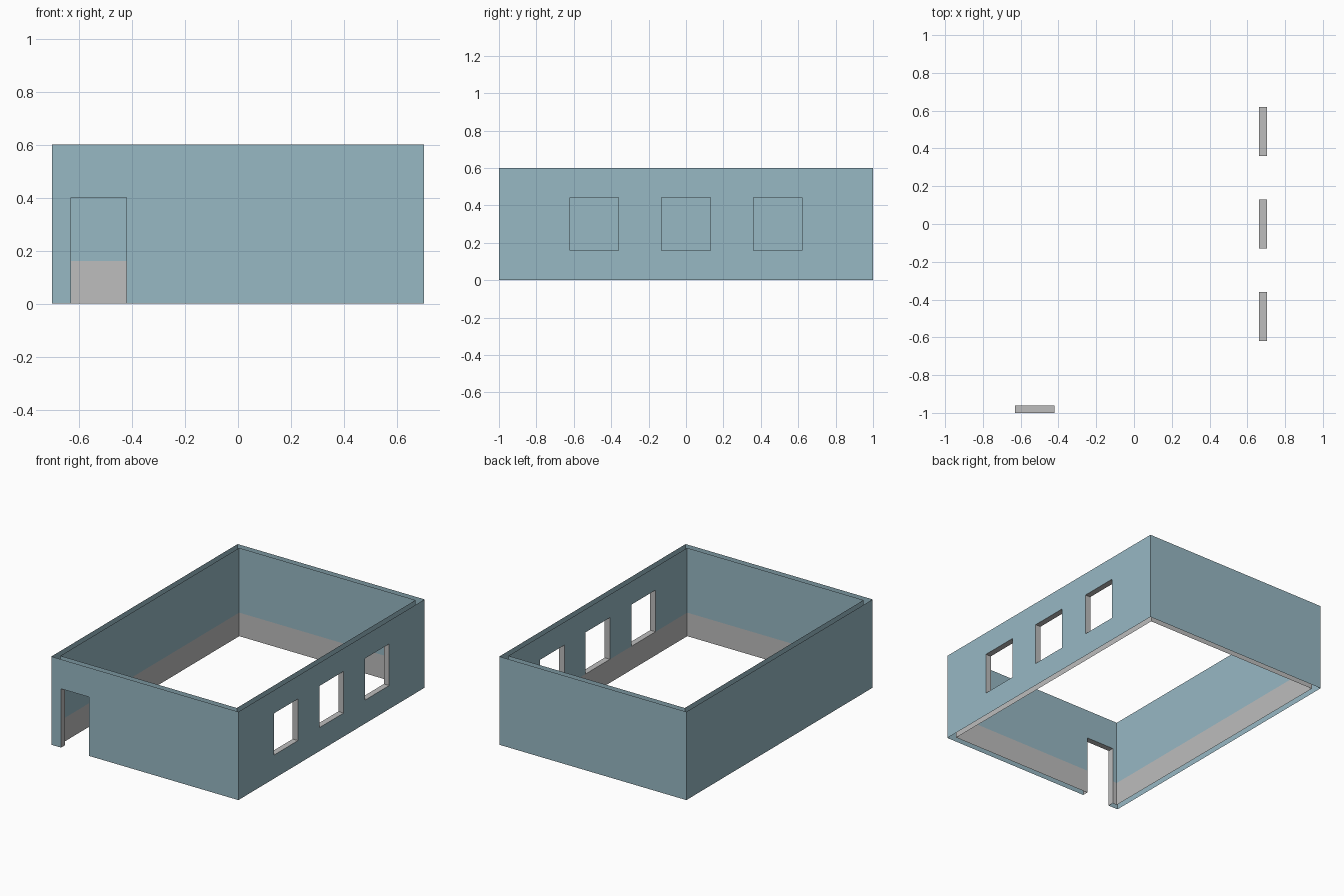
import bpy, bmesh

if "Cube" in bpy.data.objects:
    bpy.data.objects.remove(bpy.data.objects["Cube"])

X, Y, H, T = 0.703, 1.0, 0.6, 0.04      # half sizes, height, wall thickness
DADO = 0.16                             # height of the grey band indoors
DOOR = (-0.63, -0.42, 0.0, 0.4)         # x0, x1, z0, z1
WINDOWS = [(c - 0.13, c + 0.13, 0.16, 0.443) for c in (-0.49, 0.0, 0.49)]


def material(name, rgb):
    m = bpy.data.materials.new(name)
    m.diffuse_color = (*rgb, 1)
    m.use_nodes = True
    m.node_tree.nodes["Principled BSDF"].inputs["Base Color"].default_value = m.diffuse_color
    return m


TEAL = material("teal wall", (0.31, 0.48, 0.55))
GREY = material("grey trim", (0.51, 0.51, 0.51))


def finish(bm, name):
    bmesh.ops.remove_doubles(bm, verts=bm.verts, dist=1e-5)
    me = bpy.data.meshes.new(name)
    bm.to_mesh(me)
    bm.free()
    me.materials.append(TEAL)
    me.materials.append(GREY)
    ob = bpy.data.objects.new(name, me)
    bpy.context.collection.objects.link(ob)


def quad(bm, pts, want, mat):
    f = bm.faces.new([bm.verts.new(p) for p in pts])
    f.normal_update()
    if f.normal.dot(want) < 0:
        f.normal_flip()
    f.material_index = mat


def panel(bm, place, half, holes, want, inside):
    """Upright wall sheet cut into cells, leaving the holes open."""
    us = sorted({-half, half, *[u for h in holes for u in h[:2]]})
    zs = sorted({0.0, DADO, H, *[z for h in holes for z in h[2:]]})
    for a, b in zip(us, us[1:]):
        for c, d in zip(zs, zs[1:]):
            u, z = (a + b) / 2, (c + d) / 2
            if any(h[0] < u < h[1] and h[2] < z < h[3] for h in holes):
                continue
            quad(bm, [place(a, c), place(b, c), place(b, d), place(a, d)],
                 want, 1 if inside and z < DADO else 0)


# Outer and inner wall skins, open at top and bottom
for name, inset, s in (("outer_wall", 0, 1), ("inner_wall", T, -1)):
    bm = bmesh.new()
    x, y, inside = X - inset, Y - inset, s < 0
    panel(bm, lambda u, z: (u, -y, z), x, [DOOR], (0, -s, 0), inside)
    panel(bm, lambda u, z: (u, y, z), x, [], (0, s, 0), inside)
    panel(bm, lambda u, z: (x, u, z), y, WINDOWS, (s, 0, 0), inside)
    panel(bm, lambda u, z: (-x, u, z), y, [], (-s, 0, 0), inside)
    finish(bm, name)


def reveal(name, hole, place, axis, sill):
    """Grey lining of an opening, between the two skins."""
    bm = bmesh.new()
    a, b, c, d = hole
    side = (1, 0, 0) if axis == 0 else (0, 1, 0)
    runs = [((a, c), (a, d), side),
            ((b, c), (b, d), tuple(-k for k in side)),
            ((a, d), (b, d), (0, 0, -1))]
    if sill:
        runs.append(((a, c), (b, c), (0, 0, 1)))
    for p, q, want in runs:
        quad(bm, [place(*p, 0), place(*q, 0), place(*q, T), place(*p, T)], want, 1)
    finish(bm, name)


# Door and window linings
reveal("door_lining", DOOR, lambda u, z, t: (u, -Y + t, z), 0, False)
for i, w in enumerate(WINDOWS):
    reveal(f"window_lining_{i + 1}", w, lambda u, z, t: (X - t, u, z), 1, True)
